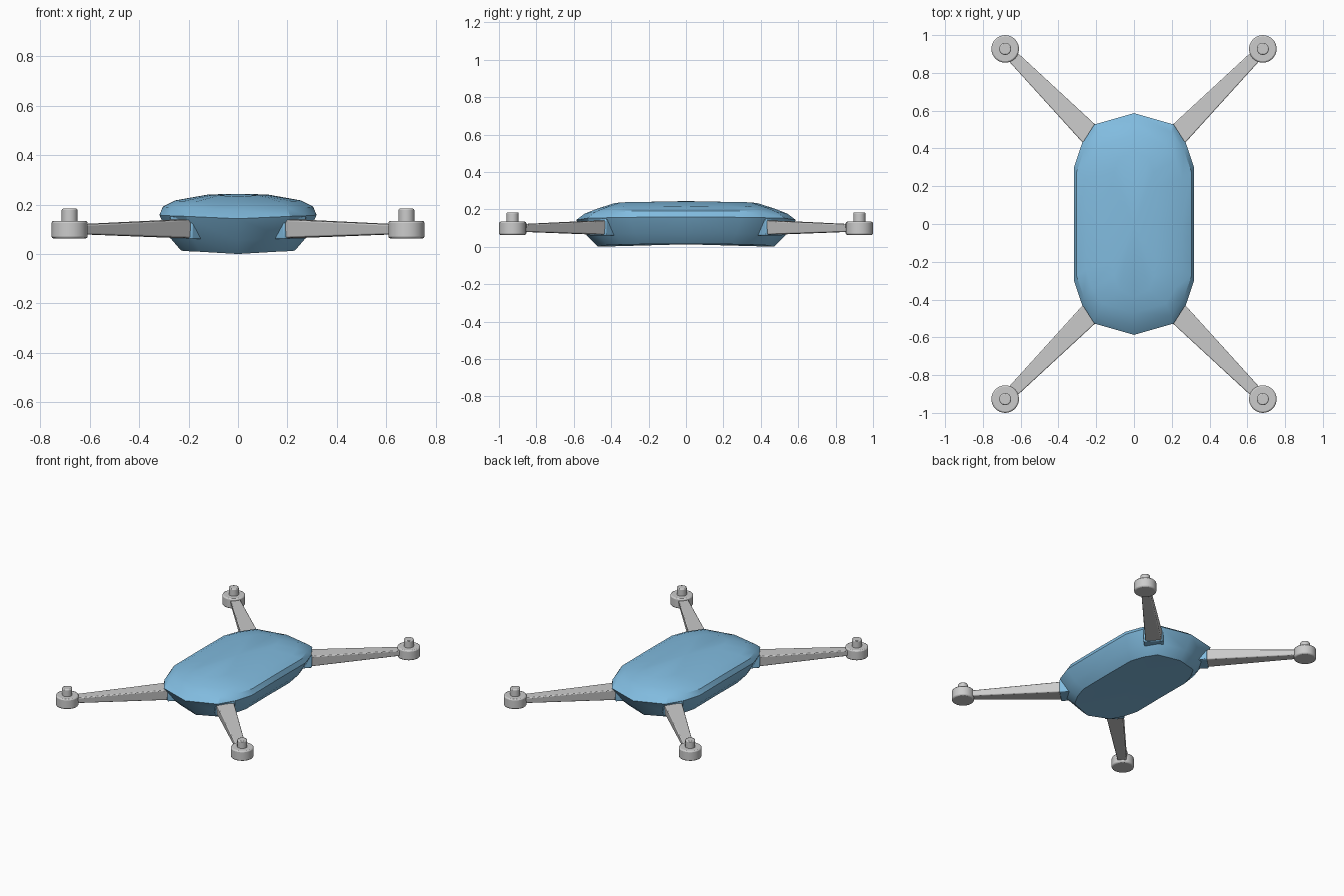
import bpy, bmesh
from mathutils import Vector

if "Cube" in bpy.data.objects:
    bpy.data.objects.remove(bpy.data.objects["Cube"])

blue = bpy.data.materials.new("blue_shell")
blue.diffuse_color = (0.22, 0.5, 0.74, 1)
blue.use_nodes = True
blue.node_tree.nodes["Principled BSDF"].inputs["Base Color"].default_value = blue.diffuse_color


def finish(name, bm, mat=None, bevel=0, segs=2):
    bmesh.ops.recalc_face_normals(bm, faces=bm.faces)
    me = bpy.data.meshes.new(name)
    bm.to_mesh(me)
    bm.free()
    ob = bpy.data.objects.new(name, me)
    bpy.context.collection.objects.link(ob)
    if mat:
        me.materials.append(mat)
    if bevel:
        m = ob.modifiers.new("bevel", "BEVEL")
        m.width, m.segments, m.limit_method = bevel, segs, 'ANGLE'
    bpy.ops.object.select_all(action='DESELECT')
    ob.select_set(True)
    bpy.context.view_layer.objects.active = ob
    bpy.ops.object.shade_smooth_by_angle(angle=0.52)
    return ob


def loft(rings, caps=(None, None)):
    """Skin closed rings; a cap is a centre point or None for a flat face."""
    bm = bmesh.new()
    rs = [[bm.verts.new(p) for p in r] for r in rings]
    n = len(rs[0])
    for a, b in zip(rs, rs[1:]):
        for i in range(n):
            j = (i + 1) % n
            bm.faces.new((a[i], a[j], b[j], b[i]))
    for r, c in ((rs[0], caps[0]), (rs[-1], caps[1])):
        if c is None:
            bm.faces.new(r)
        else:
            v = bm.verts.new(c)
            for i in range(n):
                bm.faces.new((r[i], r[(i + 1) % n], v))
    return bm


# Body shell: plan outline scaled through several heights, slightly arched
quarter = [(0, .587, 0), (.21, .527, .6), (.278, .42, .75), (.318, .3, .9)]
right = quarter + [(.318, 0, 1)] + [(x, -y, a) for x, y, a in quarter[::-1]]
outline = right + [(-x, y, a) for x, y, a in right[-2:0:-1]]
# height, half width, half length, arch
levels = [(0, .23, .47, .015), (.055, .28, .527, .018), (.143, .318, .587, .016),
          (.178, .304, .54, .014), (.205, .255, .47, .012), (.232, .12, .385, .009)]
rings = [[(x * w / .318, y * l / .587, z + a * arch) for x, y, a in outline]
         for z, w, l, arch in levels]
finish("body_shell", loft(rings, ((0, 0, .013), (0, 0, .244))), blue)


def beam(sx, sy, start, end, sections):
    """Tapered beam between plan points; section = half width top, bottom, z0, z1."""
    d = (Vector(end) - Vector(start)).normalized()
    out = []
    for p, (wt, wb, z0, z1) in zip((start, end), sections):
        out.append([(sx * (p[0] - d.y * w), sy * (p[1] + d.x * w), z)
                    for w, z in ((wb, z0), (-wb, z0), (-wt, z1), (wt, z1))])
    return loft(out)


def disc(x, y, r, z0, z1, n):
    bm = bmesh.new()
    bmesh.ops.create_cone(bm, cap_ends=True, segments=n, radius1=r, radius2=r, depth=z1 - z0)
    bmesh.ops.translate(bm, verts=bm.verts, vec=(x, y, (z0 + z1) / 2))
    return bm


# Four arms, each with a socket, a motor and a shaft
for sx, sy, tag in ((1, -1, "front_right"), (-1, -1, "front_left"),
                    (1, 1, "back_right"), (-1, 1, "back_left")):
    mx, my = .682, .927
    finish(tag + "_socket", beam(sx, sy, (.15, .39), (.232, .473),
           [(.064, .064, .06, .153)] * 2), blue, .006)
    finish(tag + "_arm", beam(sx, sy, (.17, .41), (mx, my),
           [(.062, .056, .063, .142), (.03, .026, .082, .118)]), None, .006)
    finish(tag + "_motor", disc(sx * mx, sy * my, .073, .063, .134, 32), None, .008)
    finish(tag + "_shaft", disc(sx * mx, sy * my, .032, .12, .184, 24), None, .006)
